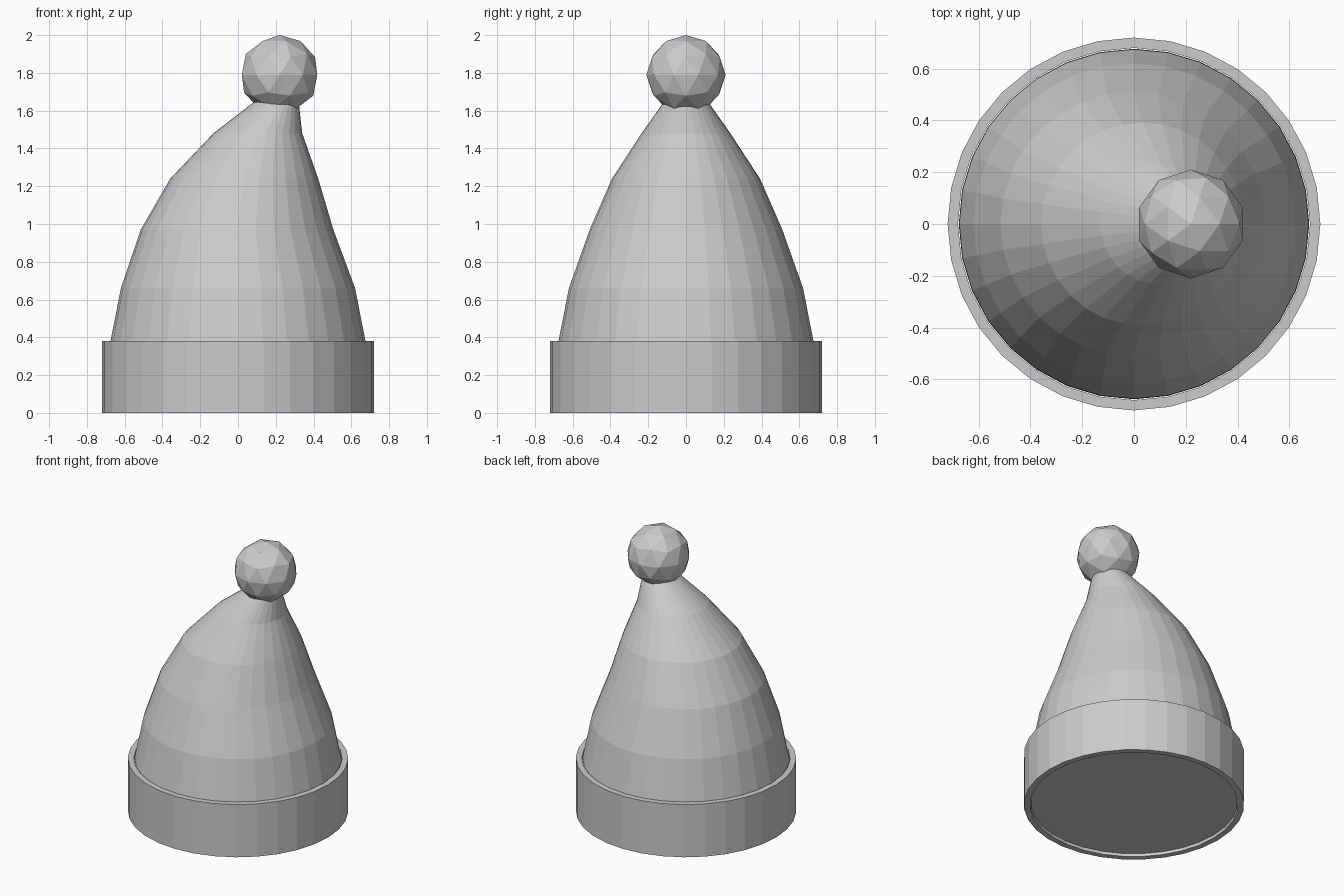
import bpy
import bmesh
from math import cos, sin, tau

SIDES = 32

if "Cube" in bpy.data.objects:
    bpy.data.objects.remove(bpy.data.objects["Cube"])

grey = bpy.data.materials.new("soft_grey")
grey.use_nodes = True
grey.diffuse_color = (0.6, 0.6, 0.6, 1)
grey.node_tree.nodes["Principled BSDF"].inputs["Base Color"].default_value = (0.6, 0.6, 0.6, 1)


def finish(name, bm):
    bmesh.ops.recalc_face_normals(bm, faces=bm.faces)
    mesh = bpy.data.meshes.new(name)
    bm.to_mesh(mesh)
    bm.free()
    mesh.materials.append(grey)
    obj = bpy.data.objects.new(name, mesh)
    bpy.context.collection.objects.link(obj)
    return obj


def loft(name, rings, closed=False):
    """Skin circles given as (x offset, radius, z); cap the ends or join them."""
    bm = bmesh.new()
    loops = [[bm.verts.new((x + r * cos(tau * i / SIDES), r * sin(tau * i / SIDES), z))
              for i in range(SIDES)] for x, r, z in rings]
    pairs = list(zip(loops, loops[1:]))
    if closed:
        pairs.append((loops[-1], loops[0]))
    else:
        bm.faces.new(loops[0])
        bm.faces.new(loops[-1])
    for a, b in pairs:
        for i in range(SIDES):
            j = (i + 1) % SIDES
            bm.faces.new((a[i], a[j], b[j], b[i]))
    return finish(name, bm)


# Folded brim: a thick band
loft("brim", [(0, 0.72, 0), (0, 0.72, 0.38), (0, 0.68, 0.38), (0, 0.68, 0)], closed=True)

# Crown: tapering and leaning to one side, its tip inside the pompom
loft("crown", [
    (0, 0.677, 0.02), (0, 0.675, 0.38), (0, 0.62, 0.66), (-0.005, 0.51, 0.97),
    (0.033, 0.392, 1.24), (0.105, 0.235, 1.48), (0.235, 0.08, 1.7),
])

# Pompom: faceted ball
bm = bmesh.new()
bmesh.ops.create_icosphere(bm, subdivisions=2, radius=0.21)
pompom = finish("pompom", bm)
pompom.location = (0.22, 0, 1.79)
